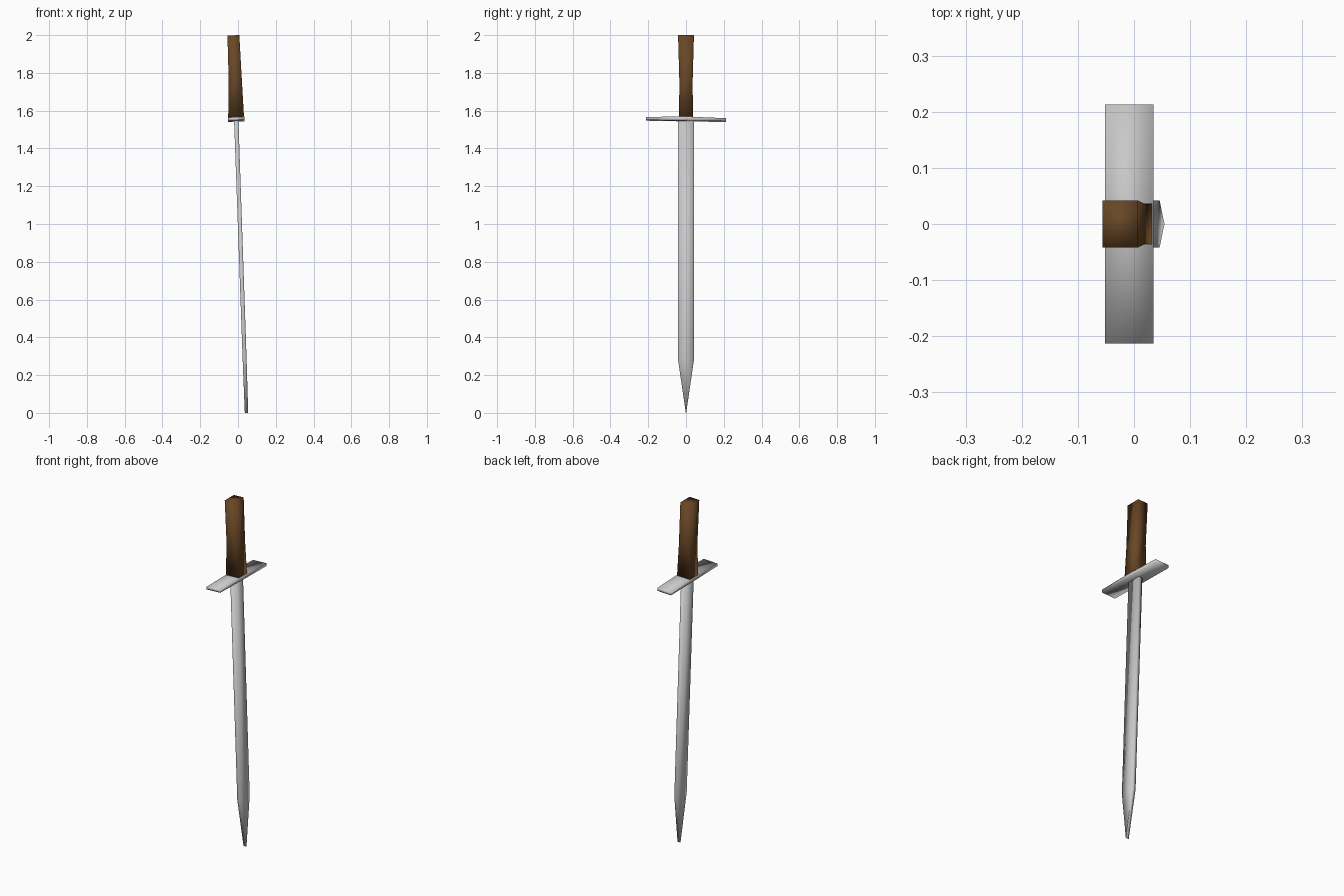
import bpy, bmesh

if "Cube" in bpy.data.objects:
    bpy.data.objects.remove(bpy.data.objects["Cube"])

def material(name, rgb):
    m = bpy.data.materials.new(name)
    m.diffuse_color = (*rgb, 1)
    m.use_nodes = True
    m.node_tree.nodes["Principled BSDF"].inputs["Base Color"].default_value = m.diffuse_color
    return m

steel = material("steel", (0.58, 0.58, 0.58))
brown = material("brown_leather", (0.14, 0.062, 0.018))

def loft(name, rings, mat):
    """Skin a stack of four-cornered rings, cap both ends, shade smooth all over."""
    bm = bmesh.new()
    loops = [[bm.verts.new(p) for p in ring] for ring in rings]
    for a, b in zip(loops, loops[1:]):
        for i in range(4):
            j = (i + 1) % 4
            bm.faces.new((a[i], a[j], b[j], b[i]))
    bm.faces.new(loops[0][::-1])
    bm.faces.new(loops[-1])
    bmesh.ops.recalc_face_normals(bm, faces=bm.faces)
    for f in bm.faces:
        f.smooth = True
    me = bpy.data.meshes.new(name)
    bm.to_mesh(me)
    bm.free()
    me.materials.append(mat)
    ob = bpy.data.objects.new(name, me)
    bpy.context.collection.objects.link(ob)
    return ob

def flat_ring(z, x0, x1, y, tilt=0.0):
    return [(x0, -y, z), (x1, -y, z + tilt), (x1, y, z + tilt), (x0, y, z)]

# Blade: flat bar leaning slightly, narrowing to a chisel point
def blade_ring(z, y, half):
    c = 0.045 - 0.035 * z
    return flat_ring(z, c - half, c + half, y)

loft("blade", [blade_ring(0, 0.001, 0.009), blade_ring(0.28, 0.042, 0.0105),
               blade_ring(1.55, 0.042, 0.0115)], steel)

# Crossguard: tilted bar, thicker in the middle
def guard_ring(y, zc, h):
    return [(-0.052, y, zc - h - .002), (0.035, y, zc - h + .002),
            (0.035, y, zc + h + .002), (-0.052, y, zc + h - .002)]

loft("crossguard", [guard_ring(-0.213, 1.557, 0.008), guard_ring(0, 1.556, 0.011),
                    guard_ring(0.213, 1.550, 0.008)], steel)

# Grip: square handle, waisted and widening to the pommel end
loft("grip", [flat_ring(1.56, -0.052, 0.032, 0.037, 0.003),
              flat_ring(1.75, -0.049, 0.021, 0.035, 0.002),
              flat_ring(1.998, -0.056, 0.007, 0.042, 0.002)], brown)
